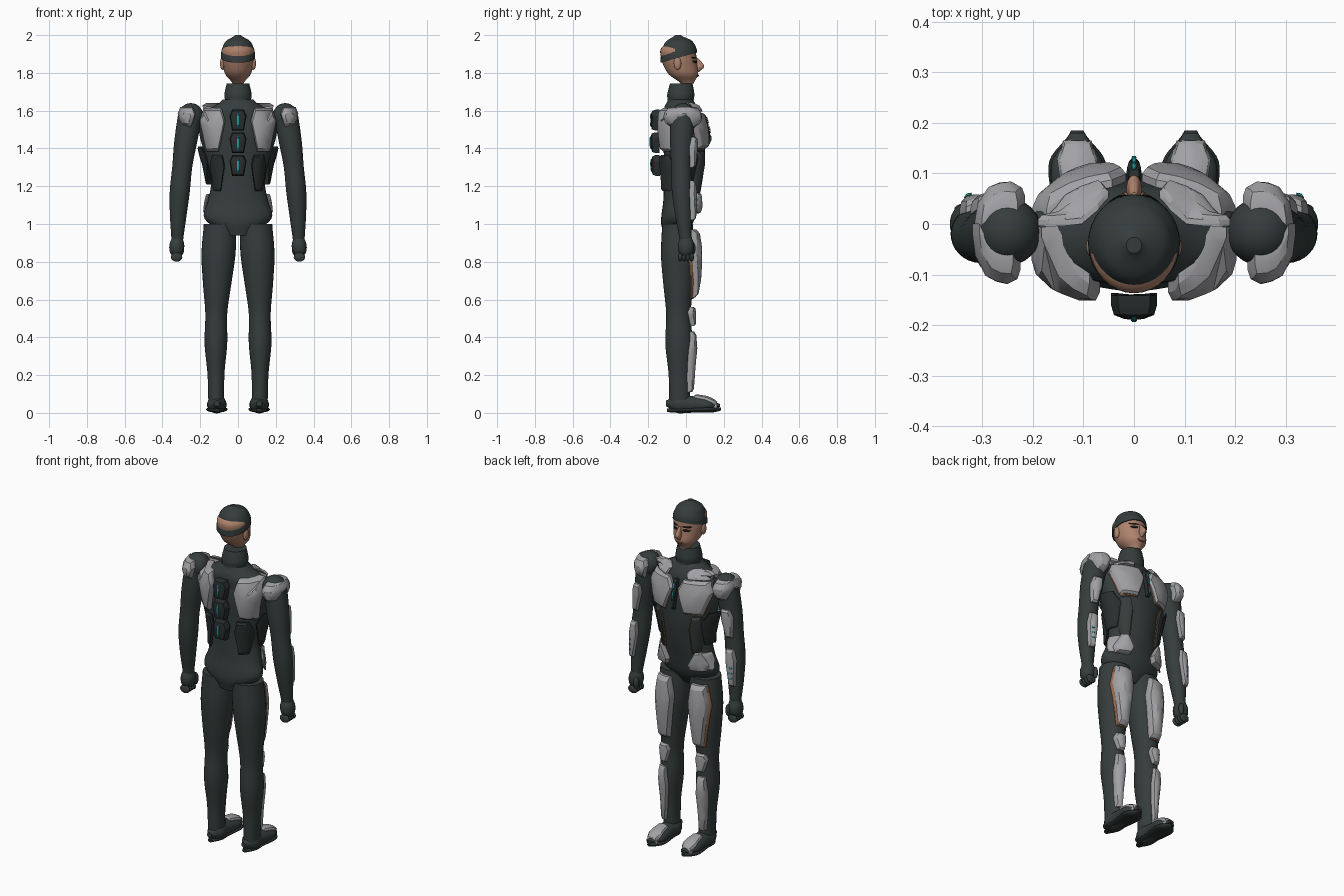
import bpy, bmesh, math
from mathutils import Vector
from mathutils.bvhtree import BVHTree

if "Cube" in bpy.data.objects:
    bpy.data.objects.remove(bpy.data.objects["Cube"])


def material(name, *rgb):
    m = bpy.data.materials.new(name)
    m.use_nodes = True
    m.diffuse_color = (*rgb, 1)
    m.node_tree.nodes["Principled BSDF"].inputs["Base Color"].default_value = (*rgb, 1)
    return m


SUIT = material("dark suit", .035, .046, .045)
PANEL = material("darker panel", .022, .027, .027)
ARMOUR = material("grey armour", .36, .36, .38)
SKIN = material("skin", .42, .22, .15)
TEAL = material("teal light", .02, .36, .36)
COPPER = material("copper trim", .3, .13, .06)
BLACK = material("black", .01, .01, .01)
LIP = material("lip", .25, .1, .07)

FRONT = Vector((0, 1, 0))
BACK = -FRONT
OUTER = Vector((1, 0, 0))
ABOVE = Vector((0, 0, 1))


def finish(bm, name, mat, mirror, angle=40):
    bmesh.ops.recalc_face_normals(bm, faces=bm.faces[:])
    mesh = bpy.data.meshes.new(name)
    bm.to_mesh(mesh)
    bm.free()
    mesh.materials.append(mat)
    part = bpy.data.objects.new(name, mesh)
    bpy.context.collection.objects.link(part)
    bpy.ops.object.select_all(action='DESELECT')
    part.select_set(True)
    bpy.context.view_layer.objects.active = part
    bpy.ops.object.shade_smooth_by_angle(angle=math.radians(angle))
    if mirror:
        part.modifiers.new("mirror", 'MIRROR').use_mirror_merge = False
    return part


def smooth_value(values, t):
    """Read a smooth curve through evenly spaced values, with t from start to end."""
    last = len(values) - 1
    i = min(int(t * last), max(last - 1, 0))
    f = t * last - i
    a, b, c, d = (values[max(0, min(last, i + k))] for k in (-1, 0, 1, 2))
    return b + f * (c - a + f * (2 * a - 5 * b + 4 * c - d + f * (3 * b - a - 3 * c + d))) / 2


def bridge(bm, loops):
    for p, q in zip(loops, loops[1:]):
        for k in range(len(p)):
            bm.faces.new((p[k - 1], p[k], q[k], q[k - 1]))


def tube(name, start, end, widths, mat, depth=(1,), bow=(0, 0, 0), mirror=False, sides=32, rows=28):
    """Oval rings along a bowed line; widths are half widths, depth is the ratio to them."""
    start, end, bow = Vector(start), Vector(end), Vector(bow)
    run = end - start
    second = ABOVE if abs(run.y) > abs(run.z) else FRONT
    bm, loops = bmesh.new(), []
    for r in range(rows + 1):
        t = r / rows
        centre = start + run * t + bow * math.sin(math.pi * t)
        w = smooth_value(widths, t)
        h = w * smooth_value(depth, t)
        turns = [math.tau * k / sides for k in range(sides)]
        loops.append([bm.verts.new(centre + OUTER * w * math.cos(a) + second * h * math.sin(a)) for a in turns])
    bridge(bm, loops)
    bm.faces.new(loops[0])
    bm.faces.new(loops[-1])
    return finish(bm, name, mat, mirror)


def ball(name, centre, size, mat):
    bm = bmesh.new()
    bmesh.ops.create_uvsphere(bm, u_segments=24, v_segments=16, radius=1)
    for v in bm.verts:
        v.co = Vector(centre) + v.co * Vector(size)
    return finish(bm, name, mat, True)


def plate(name, target, side, place, size, mat=ARMOUR, foot=.5, lean=0, lift=.007, thick=.02,
          mirror=True, trim=None):
    """Lay a bevelled shield-shaped panel over a target surface, seen from one side."""
    U = FRONT if side is OUTER else OUTER
    V = FRONT if side is ABOVE else ABOVE
    source = bmesh.new()
    source.from_mesh(target.data)
    tree = BVHTree.FromBMesh(source)
    source.free()

    def drop(p, height):
        flat = U * p.x + V * p.y
        hit = tree.ray_cast(flat + side * 3, -side)[0] or tree.find_nearest(flat)[0]
        return flat + side * (hit.dot(side) + height)

    # Shield outline: narrow top, full width above the middle, tapered foot
    mid, (w, h) = Vector(place), size
    shape = [(-.7, .5), (.7, .5), (1, .2), (foot, -.5), (-foot, -.5), (-1, .2)]
    corners = [mid + Vector((x * w / 2 + lean * y, y * h)) for x, y in shape]
    edge = [a.lerp(b, k / 3) for a, b in zip(corners, corners[1:] + corners[:1]) for k in range(3)]
    bm = bmesh.new()
    loops = [[bm.verts.new(drop(mid.lerp(p, s), lift + thick * rise)) for p in edge]
             for s, rise in ((1, -.3), (1, .3), (.88, .8), (.45, 1))]
    bridge(bm, loops)
    for loop, rise in ((loops[0], -.3), (loops[-1], 1)):
        tip = bm.verts.new(drop(mid, lift + thick * rise))
        for k in range(len(edge)):
            bm.faces.new((loop[k - 1], loop[k], tip))
    if trim:
        plate(name + "_trim", target, side, mid + Vector(trim), size, COPPER, foot, lean, lift, thick / 4)
    return finish(bm, name, mat, mirror, 28)


def lights(name, target, side, x, heights, size, mirror=False):
    for i, z in enumerate(heights):
        plate(f"{name}_{i + 1}", target, side, (x, z), size, TEAL, foot=.8, lift=.002, thick=.003, mirror=mirror)


# Body
torso = tube("torso", (0, -.03, 1.66), (0, -.06, .94), (.08, .205, .205, .182, .156, .143, .16, .178, .08), SUIT,
             depth=(.8, .48, .53, .6, .68, .7, .58, .5, .7), bow=FRONT * .035, rows=40)
shoulder = ball("shoulder", (.25, -.015, 1.57), (.067, .067, .07), SUIT)
arm = tube("arm", (.255, -.018, 1.57), (.322, 0, .9), (.064, .061, .053, .053, .043, .03), SUIT,
           bow=(.014, -.015, 0), mirror=True)
leg = tube("leg", (.095, -.045, 1), (.115, -.034, .05), (.086, .09, .075, .058, .06, .045, .042), SUIT,
           depth=(.95, 1.3), bow=OUTER * .01, mirror=True)
foot = tube("foot", (.112, -.107, .05), (.112, .18, .04), (.015, .048, .046, .05, .05, .015), SUIT,
            depth=(1, 1, 1, .8, .6, .5), mirror=True)
tube("sole", (.112, -.1, .014), (.112, .185, .02), (.015, .045, .046, .054, .054, .012), PANEL,
     depth=(.6, .3, .3, .3, .3, .6), mirror=True)

# Hands
tube("hand", (.322, 0, .93), (.327, 0, .815), (.028, .039, .036, .015), SUIT, depth=(1.1,), mirror=True)
for i in range(4):
    ball(f"finger_{i + 1}", (.325, -.03 + i * .02, .825), (.03, .012, .024), SUIT)
ball("thumb", (.3, .035, .87), (.015, .016, .035), SUIT)

# Head
tube("collar", (0, -.03, 1.62), (0, -.025, 1.745), (.085, .07, .072, .067, .06), SUIT)
head = tube("head", (0, -.042, 1.98), (0, .008, 1.743), (.02, .08, .086, .08, .066, .028), SKIN,
            depth=(1.1, 1.1, 1.2), bow=BACK * .018)
cap = tube("hair_cap", (0, -.042, 2), (0, -.038, 1.88), (.015, .062, .08, .089, .091), SUIT, depth=(1.06,))
for v in cap.data.vertices:
    v.co.z += 2.3 * (v.co.y + .04) * (2 - v.co.z)
tube("nose", (0, .055, 1.88), (0, .06, 1.805), (.007, .011, .015, .008), SKIN,
     depth=(1, 1.6, 1.8, 1.2), bow=FRONT * .012)
ball("ear", (.083, -.045, 1.85), (.012, .02, .034), SKIN)
plate("eye", head, FRONT, (.037, 1.86), (.04, .013), BLACK, lift=.001, thick=.004)
plate("brow", head, FRONT, (.038, 1.88), (.05, .008), BLACK, lift=.001, thick=.004)
plate("mouth", head, FRONT, (0, 1.785), (.05, .012), LIP, lift=.001, thick=.004, mirror=False)

# Chest and waist armour
plate("chest_plate", torso, FRONT, (.108, 1.495), (.185, .185), thick=.026, trim=(0, -.006))
plate("collar_plate", torso, FRONT, (.12, 1.617), (.14, .045), foot=.8)
sternum = plate("sternum", torso, FRONT, (0, 1.5), (.03, .17), PANEL, lift=.012, mirror=False)
lights("sternum_light", sternum, FRONT, 0, (1.45, 1.5, 1.55), (.009, .035))
plate("rib_panel", torso, FRONT, (.115, 1.27), (.06, .23), SUIT, lean=.02, trim=(-.007, -.003))
plate("side_flap", torso, OUTER, (0, 1.31), (.13, .2), PANEL, lift=.022, thick=.01)
plate("hip_plate", torso, FRONT, (.115, 1.11), (.1, -.11), foot=.2, lift=.012, thick=.03)
plate("hip_side_plate", torso, OUTER, (.015, 1.11), (.07, .1), lift=.012, thick=.01)

# Back armour
plate("shoulder_blade_plate", torso, BACK, (.135, 1.5), (.135, .23), lift=.012, thick=.034)
plate("lower_back_panel", torso, BACK, (.11, 1.27), (.08, .19), PANEL, lift=.022)
for i, z in enumerate((1.55, 1.43, 1.31)):
    segment = plate(f"spine_segment_{i + 1}", torso, BACK, (0, z), (.09, .11), PANEL, foot=.7,
                    lift=.034, thick=.034, mirror=False)
    lights(f"spine_light_{i + 1}", segment, BACK, 0, (z,), (.011, .07))

# Arm armour
plate("shoulder_front_plate", shoulder, FRONT, (.265, 1.56), (.1, .12), thick=.026)
plate("shoulder_back_plate", shoulder, BACK, (.272, 1.56), (.095, .12), thick=.03)
plate("upper_arm_plate", arm, FRONT, (.297, 1.38), (.06, .16), lean=-.02)
forearm = plate("forearm_plate", arm, FRONT, (.32, 1.125), (.055, .21), lean=-.015)
lights("forearm_light", forearm, FRONT, .328, (1.07, 1.1, 1.13), (.015, .009), mirror=True)

# Leg armour
plate("thigh_plate", leg, FRONT, (.112, .79), (.12, .36), thick=.034, trim=(.006, -.006))
plate("knee_plate", leg, FRONT, (.12, .51), (.07, .1))
plate("shin_plate", leg, FRONT, (.126, .27), (.062, .32))
plate("foot_plate", foot, ABOVE, (.112, .105), (.08, .12), foot=.7, lift=.004, thick=.01)
